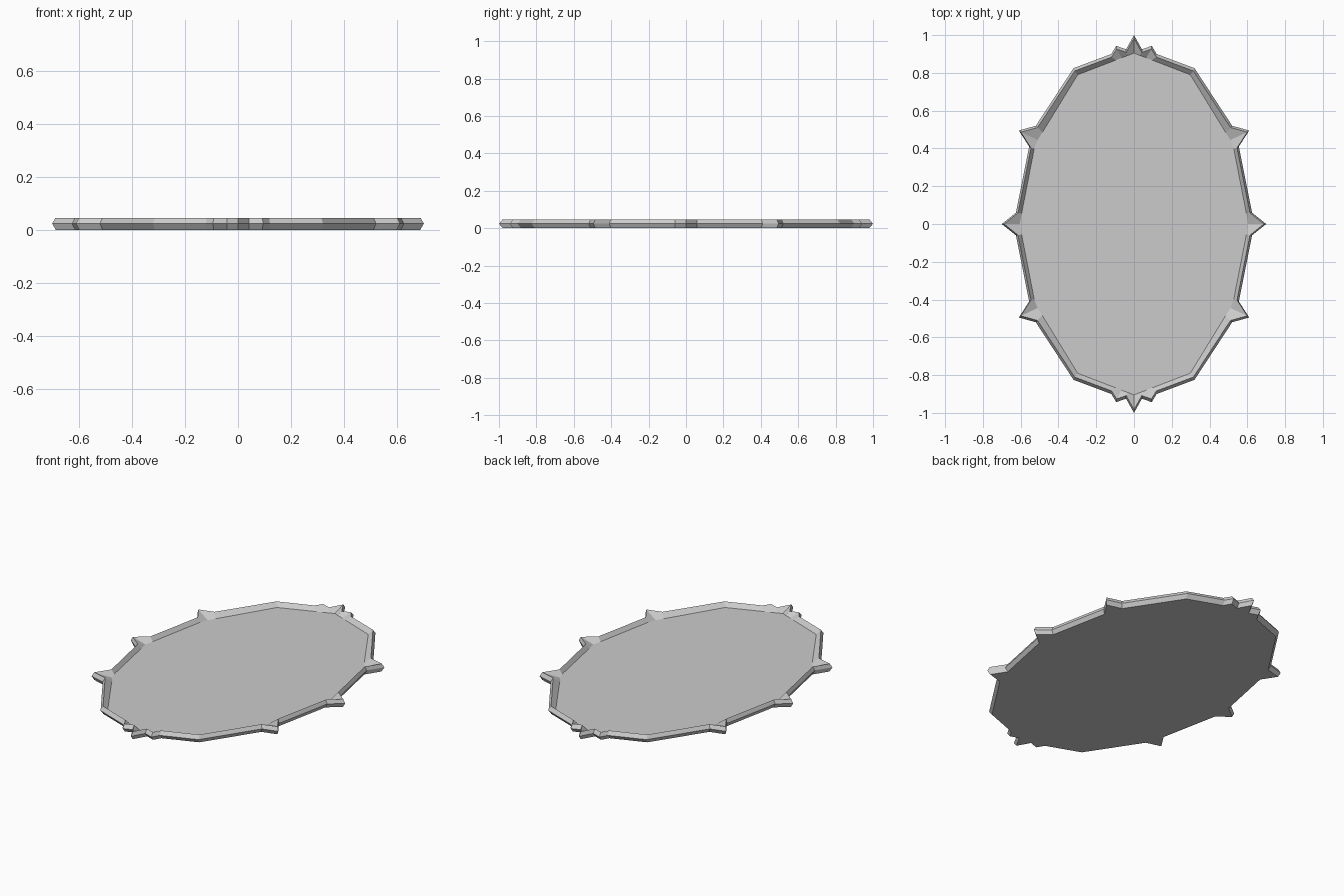
import bpy, bmesh

if "Cube" in bpy.data.objects:
    bpy.data.objects.remove(bpy.data.objects["Cube"])

# Quarter outline, top point to right point: outer edge and matching glass edge
outer = [(0, 1.0), (.042, .925), (.094, .943), (.12, .90), (.32, .825),
         (.52, .52), (.61, .495), (.555, .41), (.625, .06), (.70, 0)]
inner = [(0, .905), (.03, .893), (.065, .88), (.095, .868), (.298, .79),
         (.485, .485), (.51, .445), (.528, .40), (.595, .055), (.605, 0)]


def full_loop(q):
    """Mirror a quarter outline into a closed loop."""
    half = q + [(x, -y) for x, y in reversed(q[:-1])]
    return half + [(-x, y) for x, y in reversed(half[1:-1])]


def ring(bm, pts, z, s=1.0):
    return [bm.verts.new((x * s, y * s, z)) for x, y in pts]


def make_object(name, bm):
    bmesh.ops.recalc_face_normals(bm, faces=bm.faces)
    me = bpy.data.meshes.new(name)
    bm.to_mesh(me)
    bm.free()
    ob = bpy.data.objects.new(name, me)
    bpy.context.collection.objects.link(ob)
    return ob


GLASS_Z = .022
out_pts, in_pts = full_loop(outer), full_loop(inner)

# Spiked frame: back edge, widest edge, front ridge, slope down to the glass
bm = bmesh.new()
rings = [ring(bm, out_pts, 0, .98), ring(bm, out_pts, .024),
         ring(bm, out_pts, .046, .982), ring(bm, in_pts, GLASS_Z)]
n = len(out_pts)
for a, b in zip(rings, rings[1:]):
    for i in range(n):
        j = (i + 1) % n
        bm.faces.new((a[i], a[j], b[j], b[i]))

# Flat back panel and recessed glass close the frame
bm.faces.new(rings[0])
bm.faces.new(rings[-1])
make_object("mirror_frame_and_glass", bm)
